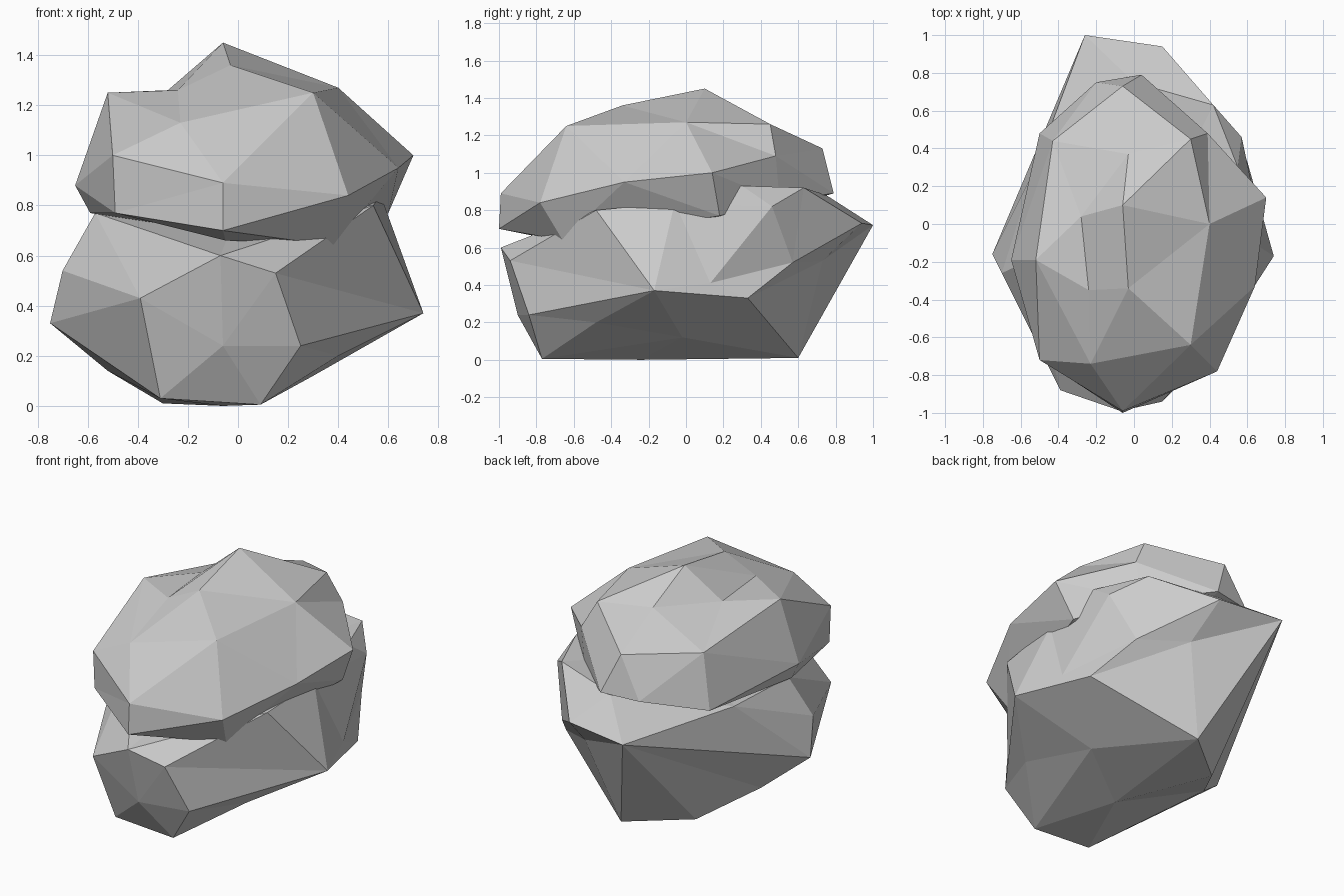
import bpy, bmesh
from mathutils import Vector


def faceted_rock(name, centre, radii, corners):
    """Low-poly boulder: corners are joined by the hull of their directions,
    then put at their true positions so shallow dents survive."""
    c, r = Vector(centre), Vector(radii)
    bm = bmesh.new()
    true_pos = {}
    for p in corners:
        d = Vector(p) - c
        d = Vector((d.x / r.x, d.y / r.y, d.z / r.z)).normalized()
        true_pos[bm.verts.new(d)] = Vector(p)
    bmesh.ops.convex_hull(bm, input=list(bm.verts))
    for v in bm.verts:
        v.co = true_pos[v]
    bmesh.ops.recalc_face_normals(bm, faces=list(bm.faces))
    mesh = bpy.data.meshes.new(name)
    bm.to_mesh(mesh)
    bm.free()
    obj = bpy.data.objects.new(name, mesh)
    bpy.context.collection.objects.link(obj)
    return obj


# Lower boulder: base, belt, then the shelf under the cap
base = [(-.31, -.77, .03), (.09, -.77, .005), (-.06, -.24, 0), (.03, .6, .01),
        (-.3, .33, .01), (-.52, 0, .14), (.3, -.02, .12), (.4, -.48, .2)]
belt = [(.25, -.84, .24), (-.06, -.9, .24), (-.39, -.88, .43), (-.75, -.16, .33),
        (.74, -.17, .37), (.64, .13, .41), (.6, .33, .33), (.46, .57, .52),
        (.19, .73, .53), (-.26, 1, .72), (.15, .94, .73)]
shelf = [(.15, -.94, .53), (-.07, -.99, .6), (-.7, -.26, .54), (-.57, -.2, .77),
         (-.53, .28, .76), (.54, -.48, .8), (.57, -.06, .84), (.55, .3, .93),
         (.57, .46, .82), (.42, .63, .92), (0, .75, .88), (0, -.2, .78)]
faceted_rock("lower_boulder", (0, 0, .45), (.7, .95, .45), base + belt + shelf)

# Upper boulder: crown, sides, then the overhanging underside
crown = [(-.06, .1, 1.45), (-.03, -.34, 1.36), (-.24, -.35, 1.26), (-.28, .04, 1.26),
         (-.52, -.19, 1.25), (.4, 0, 1.27), (.3, -.64, 1.25), (-.23, -.74, 1.13),
         (-.03, .37, 1.28), (.3, .45, 1.26), (-.06, .73, 1.13), (-.43, .44, 1.13)]
sides = [(-.5, -.72, 1), (-.06, -.99, .89), (.44, -.78, .84), (.64, -.33, .95),
         (.7, .14, 1), (-.65, -.19, .88), (.39, .48, 1.09), (.04, .79, .89),
         (-.2, .75, .88), (-.5, .48, .8)]
under = [(-.06, -1, .7), (-.49, -.72, .77), (.38, -.66, .64), (-.05, -.8, .66),
         (-.59, -.2, .77), (.6, .18, .77), (.35, .5, .85), (0, 0, .66)]
faceted_rock("upper_boulder", (0, -.1, .97), (.65, .9, .4), crown + sides + under)
